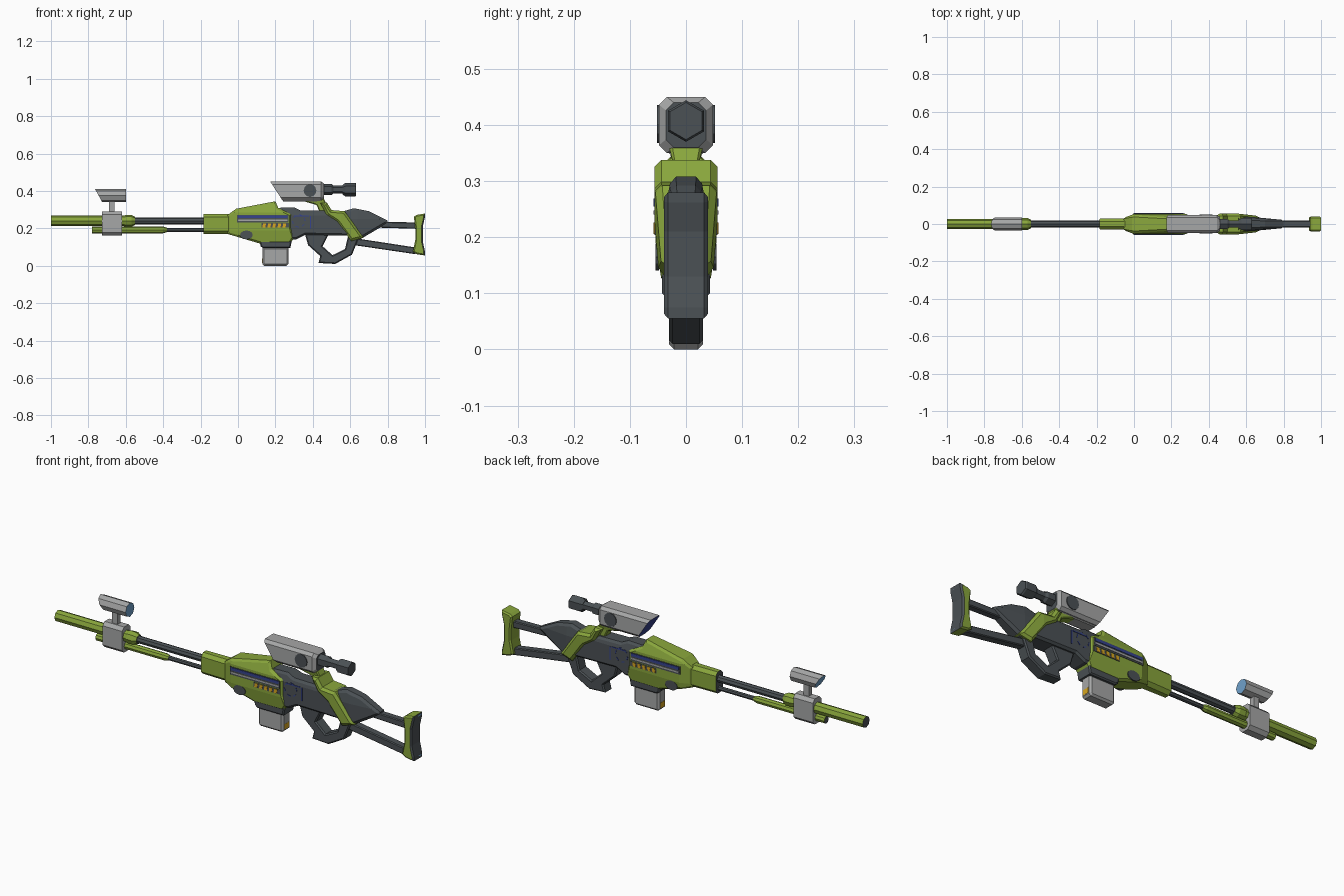
import bpy, bmesh, math
from mathutils import Vector

if "Cube" in bpy.data.objects:
    bpy.data.objects.remove(bpy.data.objects["Cube"])


def colour(name, r, g, b):
    m = bpy.data.materials.new(name)
    m.diffuse_color = (r, g, b, 1)
    m.use_nodes = True
    m.node_tree.nodes["Principled BSDF"].inputs["Base Color"].default_value = m.diffuse_color
    return m


GREEN = colour("lime green", .25, .38, .045)
DARK = colour("slate grey", .07, .082, .09)
GREY = colour("light grey", .38, .385, .385)
NAVY = colour("navy blue", .035, .055, .27)
SKY = colour("sky blue", .16, .36, .60)
YELLOW = colour("warning yellow", .68, .38, .015)


def finish(name, bm, *mats):
    bmesh.ops.recalc_face_normals(bm, faces=bm.faces)
    me = bpy.data.meshes.new(name)
    bm.to_mesh(me)
    bm.free()
    for m in mats:
        me.materials.append(m)
    ob = bpy.data.objects.new(name, me)
    bpy.context.collection.objects.link(ob)
    return ob


def extrude_profile(bm, pts, y0, y1):
    a = [bm.verts.new((x, y0, z)) for x, z in pts]
    b = [bm.verts.new((x, y1, z)) for x, z in pts]
    bm.faces.new(a)
    bm.faces.new(b[::-1])
    for i in range(len(pts)):
        j = (i + 1) % len(pts)
        bm.faces.new((a[i], b[i], b[j], a[j]))


def slab(name, pts, hw, mat, chamfer=0.0, cuts=(), width=None, back=None):
    """Side profile (x, z) extruded to +-hw, chamfered rim, optional width rule."""
    bm = bmesh.new()
    extrude_profile(bm, pts, -hw, hw)
    bmesh.ops.recalc_face_normals(bm, faces=bm.faces)
    if chamfer:
        rim = [e for e in bm.edges
               if abs(e.verts[0].co.y - e.verts[1].co.y) < 1e-6]
        bmesh.ops.bevel(bm, geom=rim, offset=chamfer, segments=1,
                        profile=.5, affect='EDGES')
    for co, no in cuts:
        bmesh.ops.bisect_plane(bm, geom=bm.verts[:] + bm.edges[:] + bm.faces[:],
                               plane_co=co, plane_no=no)
    if width:
        for v in bm.verts:
            v.co.y *= width(v.co.x, v.co.z)
    if back:  # rear-facing faces get the second colour
        bm.normal_update()
        for f in bm.faces:
            if f.normal.x > .6:
                f.material_index = 1
    return finish(name, bm, mat, back or mat)


def plates(name, profiles, y, mat, t=.003):
    """Thin plates mirrored on both flanks."""
    bm = bmesh.new()
    for pts in profiles:
        for s in (-1, 1):
            extrude_profile(bm, pts, s * (y - .002), s * (y + t))
    return finish(name, bm, mat)


def rect(x0, x1, z0, z1, lean=0):
    return [(x0, z0), (x1, z0), (x1 + lean, z1), (x0 + lean, z1)]


def disc(x, z, rx, rz, n=12):
    return [(x + rx * math.cos(i * math.tau / n), z + rz * math.sin(i * math.tau / n))
            for i in range(n)]


def loft(name, rings, z, mat, n=8, corner=None, slant=0, ends=None):
    """Rings (x, ry, rz) along x; round with n sides or a chamfered box."""
    bm = bmesh.new()
    loops = []
    for k, (x, ry, rz) in enumerate(rings):
        if corner:
            c = corner
            sec = [(ry, rz - c), (ry - c, rz), (c - ry, rz), (-ry, rz - c),
                   (-ry, c - rz), (c - ry, -rz), (ry - c, -rz), (ry, c - rz)]
        else:
            sec = [(ry * math.sin(i * math.tau / n), rz * math.cos(i * math.tau / n))
                   for i in range(n)]
        sl = slant if k == 0 else 0
        loops.append([bm.verts.new((x - sl * dz, dy, z + dz)) for dy, dz in sec])
    for a, b in zip(loops, loops[1:]):
        for i in range(len(a)):
            j = (i + 1) % len(a)
            bm.faces.new((a[i], a[j], b[j], b[i]))
    bm.faces.new(loops[0]).material_index = 1
    bm.faces.new(loops[-1]).material_index = 2
    e = ends or (mat, mat)
    return finish(name, bm, mat, *e)


def tube(name, xr, z, mat, **kw):
    return loft(name, [(x, r, r) for x, r in xr], z, mat, **kw)


# Barrels
tube("muzzle_sleeve", [(-1, .028), (-.61, .028), (-.6, .032), (-.57, .032), (-.55, .022)],
     .24, GREEN, ends=(DARK, DARK))
tube("main_barrel", [(-.56, .018), (-.15, .018)], .24, DARK)
tube("lower_sleeve", [(-.78, .018), (-.4, .018), (-.38, .012)], .192, GREEN,
     ends=(DARK, DARK))
tube("lower_rod", [(-.39, .011), (-.15, .011)], .192, DARK)
loft("barrel_collar", [(-.185, .028, .054), (-.04, .031, .054)], .224, GREEN,
     corner=.016, ends=(DARK, GREEN))

# Front sight with clamp
loft("sight_clamp", [(-.728, .034, .064), (-.62, .034, .064)], .226, GREY, corner=.016)
slab("sight_stem", rect(-.69, -.66, .28, .35), .012, GREY)
tube("front_sight", [(-.745, .035), (-.6, .035)], .375, GREY, slant=.55, ends=(SKY, SKY))

# Green fore body, narrowing to the front, the top and the bottom
def body_width(x, z):
    w = 1.0
    if x < 0:
        w *= 1 + x / .055 * .4
    if z > .285:
        w *= 1 - (z - .285) / .06 * .4
    if z < .19:
        w *= 1 - (.19 - z) / .07 * .2
    return w


slab("fore_body", [(-.055, .272), (-.01, .305), (.2, .345), (.215, .31), (.285, .275),
                   (.285, .2), (.3, .15), (.28, .12), (.12, .118), (-.055, .17)],
     .054, GREEN, .01, cuts=[((0, 0, 0), (1, 0, 0)), ((0, 0, .285), (0, 0, 1)),
                             ((0, 0, .19), (0, 0, 1))], width=body_width)

# Flank details
plates("side_recess", [rect(-.005, .27, .232, .272)], .054, DARK, .002)
plates("side_blue_stripe", [rect(0, .265, .255, .269)], .055, NAVY)
plates("side_grey_line", [rect(0, .265, .24, .248)], .055, GREY)
plates("hazard_back", [rect(.125, .272, .204, .228)], .054, DARK, .002)
plates("hazard_marks", [rect(.13 + i * .027, .146 + i * .027, .206, .226, -.008 + .012)
                        for i in range(5)], .055, YELLOW)
plates("side_oval", [disc(.045, .165, .034, .024)], .05, DARK, .004)

# Dark receiver
slab("receiver", [(.15, .3), (.21, .31), (.3, .312), (.335, .296), (.56, .293),
                  (.62, .16), (.48, .163), (.36, .165), (.31, .14), (.15, .14)],
     .047, DARK, .01, cuts=[((0, 0, .27), (0, 0, 1))],
     width=lambda x, z: 1 - max(0, z - .27) * 6)
ring = [(.325 + .036 * math.cos(a * math.tau / 12), .24 + .036 * math.sin(a * math.tau / 12))
        for a in range(12)]
plates("receiver_blue_ring", [[ring[i], ring[(i + 1) % 12],
                               (.325 + (ring[(i + 1) % 12][0] - .325) * .88,
                                .24 + (ring[(i + 1) % 12][1] - .24) * .88),
                               (.325 + (ring[i][0] - .325) * .88,
                                .24 + (ring[i][1] - .24) * .88)]
                              for i in range(0, 12, 2)], .047, NAVY, .002)
plates("receiver_blue_lines", [rect(.3, .38, .263, .268), rect(.385, .391, .2, .265)],
       .047, NAVY, .002)

# Magazine and its well
slab("magazine_well", [(.115, .15), (.12, .105), (.135, .094), (.28, .094), (.292, .16)],
     .043, DARK, .006)
slab("magazine", [(.13, .1), (.13, .01), (.14, 0), (.26, 0), (.27, .01), (.27, .1)],
     .03, GREY, .009)
for i, x in enumerate((.131, .269)):
    slab("magazine_mark_%d" % (i + 1), rect(x - .002, x + .002, .014, .04), .018, YELLOW)

# Grip and trigger guard
slab("grip_guard", [(.355, .18), (.375, .11), (.44, .052), (.43, .015), (.52, .01),
                    (.61, .06), (.65, .16), (.59, .165), (.572, .09), (.505, .057),
                    (.452, .105), (.49, .18)], .03, DARK, .006)

# Green diagonal band, also carrying the scope
slab("scope_mount", [(.335, .35), (.34, .37), (.455, .365), (.49, .3), (.44, .28),
                     (.42, .325)], .03, GREEN, .005,
     cuts=[((0, 0, .33), (0, 0, 1))],
     width=lambda x, z: .75 if z < .331 else 1)
slab("diagonal_band", [(.44, .335), (.475, .338), (.5, .298), (.57, .292), (.672, .15),
                       (.605, .132), (.53, .235), (.475, .27)], .056, GREEN, .012,
     cuts=[((.55, 0, 0), (1, 0, 0))],
     width=lambda x, z: 1 - max(0, x - .55) * 2)

# Stock
slab("cheek_rest", [(.54, .285), (.62, .308), (.7, .292), (.8, .242), (.8, .228),
                    (.65, .14), (.58, .17)], .037, DARK, .012,
     cuts=[((.64, 0, 0), (1, 0, 0)), ((0, 0, .25), (0, 0, 1))],
     width=lambda x, z: (1 - max(0, x - .64) * 2.6) * (1 - max(0, z - .25) * 5))
slab("upper_strut", [(.72, .236), (.95, .232), (.95, .198), (.72, .205)], .018, DARK, .004)
slab("lower_strut", [(.61, .15), (.95, .098), (.95, .062), (.61, .112)], .02, DARK, .004)
slab("butt_plate", [(.94, .262), (.955, .272), (1, .28), (1, .262), (.988, .21),
                    (.988, .13), (1, .075), (1, .055), (.955, .062), (.935, .075),
                    (.948, .14), (.948, .2)], .039, GREEN, .007, back=DARK)
for i, z in enumerate((.27, .068)):
    slab("butt_line_%d" % (i + 1), rect(.99, 1, z - .004, z + .002), .027, SKY)

# Scope
loft("scope_body", [(.205, .048, .05), (.445, .048, .05), (.46, .036, .04)], .4, GREY,
     corner=.014, slant=.65, ends=(NAVY, DARK))
tube("scope_neck", [(.45, .03), (.5, .03), (.51, .022), (.57, .022)], .408, DARK, n=6)
tube("eyepiece", [(.56, .026), (.575, .037), (.625, .037), (.632, .033)], .407, DARK, n=6)
plates("scope_dial", [disc(.385, .402, .034, .034)], .048, DARK, .004)
slab("scope_foot", rect(.24, .44, .345, .362), .03, GREY, .004)
